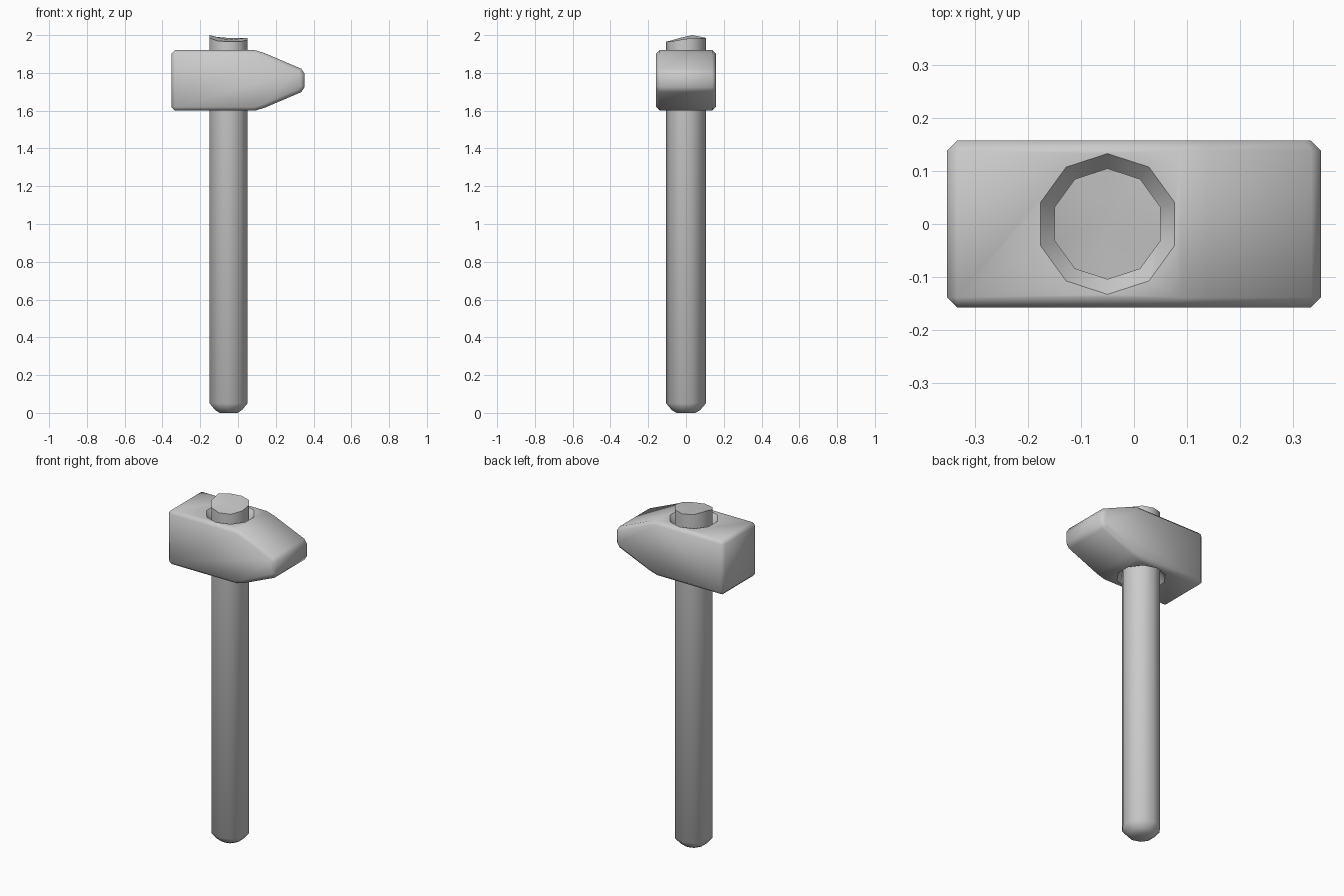
import bpy, bmesh, math

if "Cube" in bpy.data.objects:
    bpy.data.objects.remove(bpy.data.objects["Cube"])

CX, SIDES, R = -0.05, 10, 0.105   # handle axis, facet count, radius


def make_object(name, bm):
    bmesh.ops.recalc_face_normals(bm, faces=bm.faces[:])
    mesh = bpy.data.meshes.new(name)
    bm.to_mesh(mesh)
    bm.free()
    ob = bpy.data.objects.new(name, mesh)
    bpy.context.collection.objects.link(ob)
    return ob


def ring(bm, r, z):
    """Ring of vertices with a corner on the +y axis; z is a number or list."""
    zs = z if isinstance(z, list) else [z] * SIDES
    angs = [math.pi / 2 + i * math.tau / SIDES for i in range(SIDES)]
    return [bm.verts.new((CX + r * math.cos(a), r * math.sin(a), h)) for a, h in zip(angs, zs)]


def lathe(name, levels, top_centre=None):
    bm = bmesh.new()
    rings = [ring(bm, r, z) for r, z in levels]
    for a, b in zip(rings, rings[1:]):
        for i in range(SIDES):
            j = (i + 1) % SIDES
            bm.faces.new((a[i], a[j], b[j], b[i]))
    bm.faces.new(rings[0])
    if top_centre is None:
        bm.faces.new(rings[-1])
    else:
        c = bm.verts.new((CX, 0, top_centre))
        for i in range(SIDES):
            bm.faces.new((rings[-1][i], rings[-1][(i + 1) % SIDES], c))
    return make_object(name, bm)


def smooth(ob, angle):
    bpy.ops.object.select_all(action='DESELECT')
    ob.select_set(True)
    bpy.context.view_layer.objects.active = ob
    bpy.ops.object.shade_smooth_by_angle(angle=math.radians(angle))


# Handle: tapered butt, unevenly cut top with a slight hollow
top = [1.985, 1.99, 2.0, 1.985, 1.97, 1.965, 1.965, 1.975, 1.985, 1.985]
handle = lathe("handle", [(0.05, 0.0), (0.075, 0.015), (R, 0.05), (R, top)], 1.975)
smooth(handle, 60)

# Head: side profile with wedge nose, mirrored about its mid height
MID = 1.76
upper = [(0.353, 0.035), (0.335, 0.062), (0.14, 0.145), (0.09, 0.16), (-0.353, 0.16)]
profile = upper + [(x, -h) for x, h in reversed(upper)]
bm = bmesh.new()
face = bm.faces.new([bm.verts.new((x, -0.158, MID + h)) for x, h in profile])
out = bmesh.ops.extrude_face_region(bm, geom=[face])
bmesh.ops.translate(bm, vec=(0, 0.316, 0),
                    verts=[g for g in out['geom'] if isinstance(g, bmesh.types.BMVert)])
head = make_object("hammer_head", bm)
bevel = head.modifiers.new("edges", 'BEVEL')
bevel.width = 0.019
bevel.segments = 1
bevel.limit_method = 'ANGLE'
bevel.angle_limit = math.radians(45)

# Flared openings of the handle hole, above and below
cutters = []
for s in (1, -1):
    cut = lathe("hole_flare", [(0.103, MID + s * 0.125), (0.133, MID + s * 0.16),
                               (0.141, MID + s * 0.17)])
    cut.hide_render = True
    cutters.append(cut)
    mod = head.modifiers.new("flare", 'BOOLEAN')
    mod.operation = 'DIFFERENCE'
    mod.solver = 'EXACT'
    mod.object = cut
bpy.context.view_layer.objects.active = head
for mod in list(head.modifiers):
    bpy.ops.object.modifier_apply(modifier=mod.name)
for cut in cutters:
    bpy.data.objects.remove(cut, do_unlink=True)
smooth(head, 50)
